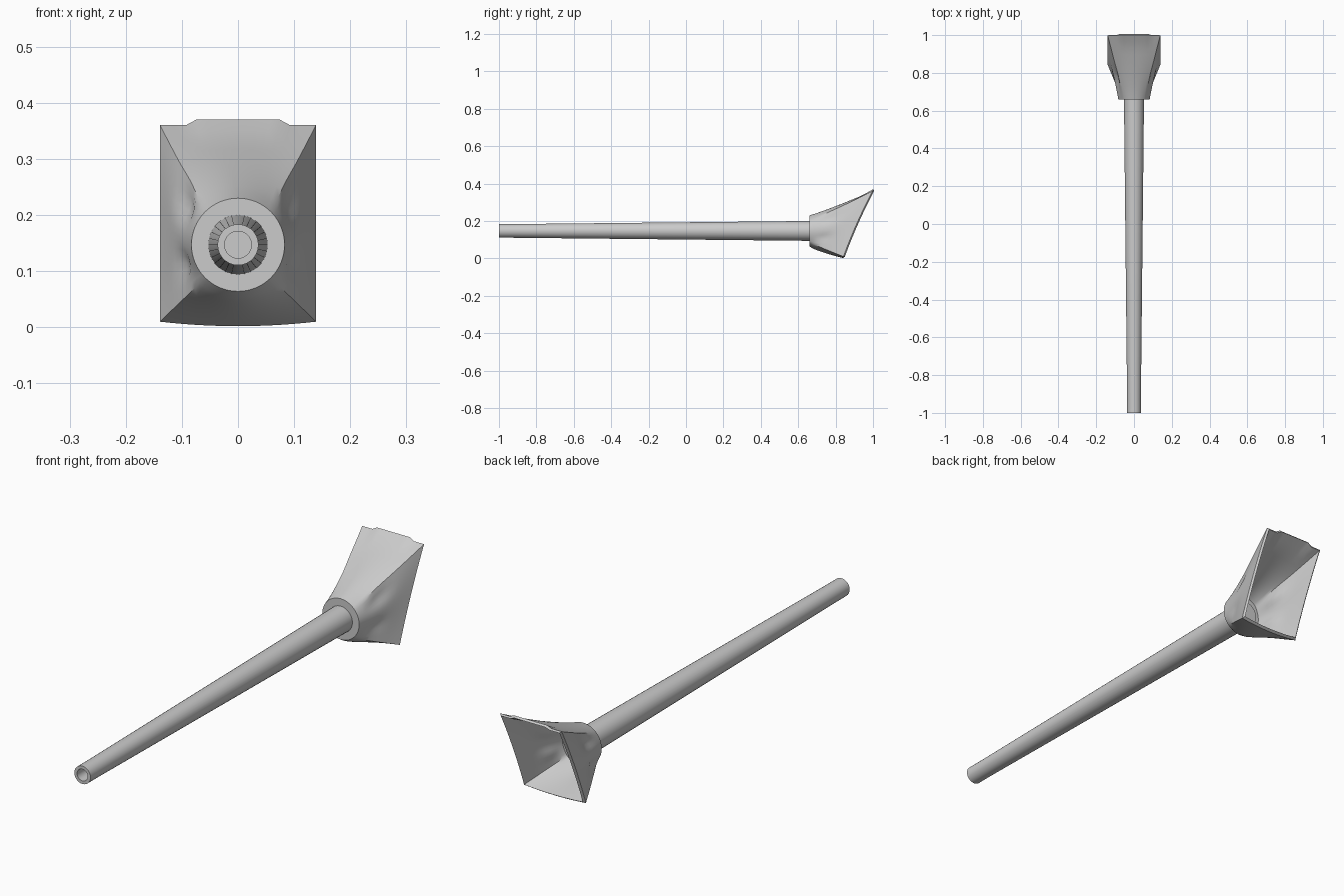
import bpy, bmesh, math

if "Cube" in bpy.data.objects:
    bpy.data.objects.remove(bpy.data.objects["Cube"])

AXIS_Z = 0.147          # height of the barrel axis
SEG = 28                # barrel sides
N = 64                  # sides of the cover
RINGS = 10

grey = bpy.data.materials.new("plain grey")
grey.diffuse_color = (0.6, 0.6, 0.6, 1)
grey.use_nodes = True
grey.node_tree.nodes["Principled BSDF"].inputs["Base Color"].default_value = grey.diffuse_color


def make(name, rings, cap_first=False, cap_last=False, angle=35):
    """Skin a list of vertex rings into one smooth object."""
    bm = bmesh.new()
    loops = [[bm.verts.new(p) for p in ring] for ring in rings]
    n = len(loops[0])
    for a, b in zip(loops, loops[1:]):
        for i in range(n):
            j = (i + 1) % n
            bm.faces.new((a[i], a[j], b[j], b[i]))
    if cap_first:
        bm.faces.new(loops[0])
    if cap_last:
        bm.faces.new(loops[-1])
    bmesh.ops.recalc_face_normals(bm, faces=bm.faces)
    me = bpy.data.meshes.new(name)
    bm.to_mesh(me)
    bm.free()
    me.materials.append(grey)
    ob = bpy.data.objects.new(name, me)
    bpy.context.collection.objects.link(ob)
    bpy.ops.object.select_all(action='DESELECT')
    ob.select_set(True)
    bpy.context.view_layer.objects.active = ob
    bpy.ops.object.shade_smooth_by_angle(angle=math.radians(angle))
    return ob


def circle(y, r, n=SEG):
    return [(r * math.cos(2 * math.pi * i / n), y,
             AXIS_Z + r * math.sin(2 * math.pi * i / n)) for i in range(n)]


# Tapered barrel with a hollow muzzle
profile = [(-0.93, 0.024), (-1.0, 0.024), (-1.0, 0.0365),
           (-0.925, 0.0365), (0.66, 0.053), (0.70, 0.053)]
make("barrel", [circle(y, r) for y, r in profile], True, True)


# Flared cloth cover: round at the barrel, slanted rectangle at the back
def rim_y(z):
    u = (z - 0.005) / 0.36
    return 0.84 + 0.13 * u + 0.03 * u * u


def gauss(v, centre, width):
    return math.exp(-((v - centre) / width) ** 2)


def cover_point(i, t, inset):
    a = 2 * math.pi * i / N
    c, s = math.cos(a), math.sin(a)
    m = max(abs(c), abs(s))
    rx, rz = (0.139 - inset) * c / m, 0.185 + (0.175 - inset) * s / m
    # sagging bottom edge and raised middle of the top edge
    if s < -0.7:
        rz -= 0.008 * (1 - (rx / 0.14) ** 2)
    if s > 0.7 and abs(rx) < 0.078:
        rz += 0.010 * max(0, (t - 0.8) / 0.2)
    r = 0.083 - inset
    cx, cz = r * c, AXIS_Z + r * s
    y = 0.66 + 0.008 * (inset > 0) + (min(rim_y(rz), 1.0) - 0.66) * t
    if inset > 0 and t == 1:
        y = min(rim_y(rz), 1.0)
    w = t ** 1.1
    if s < 0:
        w += (t ** 0.75 - w) * s * s
    x, z = cx + (rx - cx) * w, cz + (rz - cz) * w
    # folds pressed into the sides
    fold = gauss(t, 0.38, 0.16) * (gauss(s, 0.45, 0.2) + 0.7 * gauss(s, -0.4, 0.18))
    x -= (0.014 if c < 0 else 0.009) * fold * (1 if c > 0 else -1) * min(1, abs(c) * 2)
    return (x, y, z)


def shell(inset, start=0.0):
    return [[cover_point(i, start + (1 - start) * k / RINGS, inset) for i in range(N)]
            for k in range(RINGS + 1)]


outer = shell(0.0)
inner = shell(0.007, 0.06)[::-1]
collar = circle(0.66, 0.05, N)
make("cover", [collar] + outer + inner, False, True, 40)
